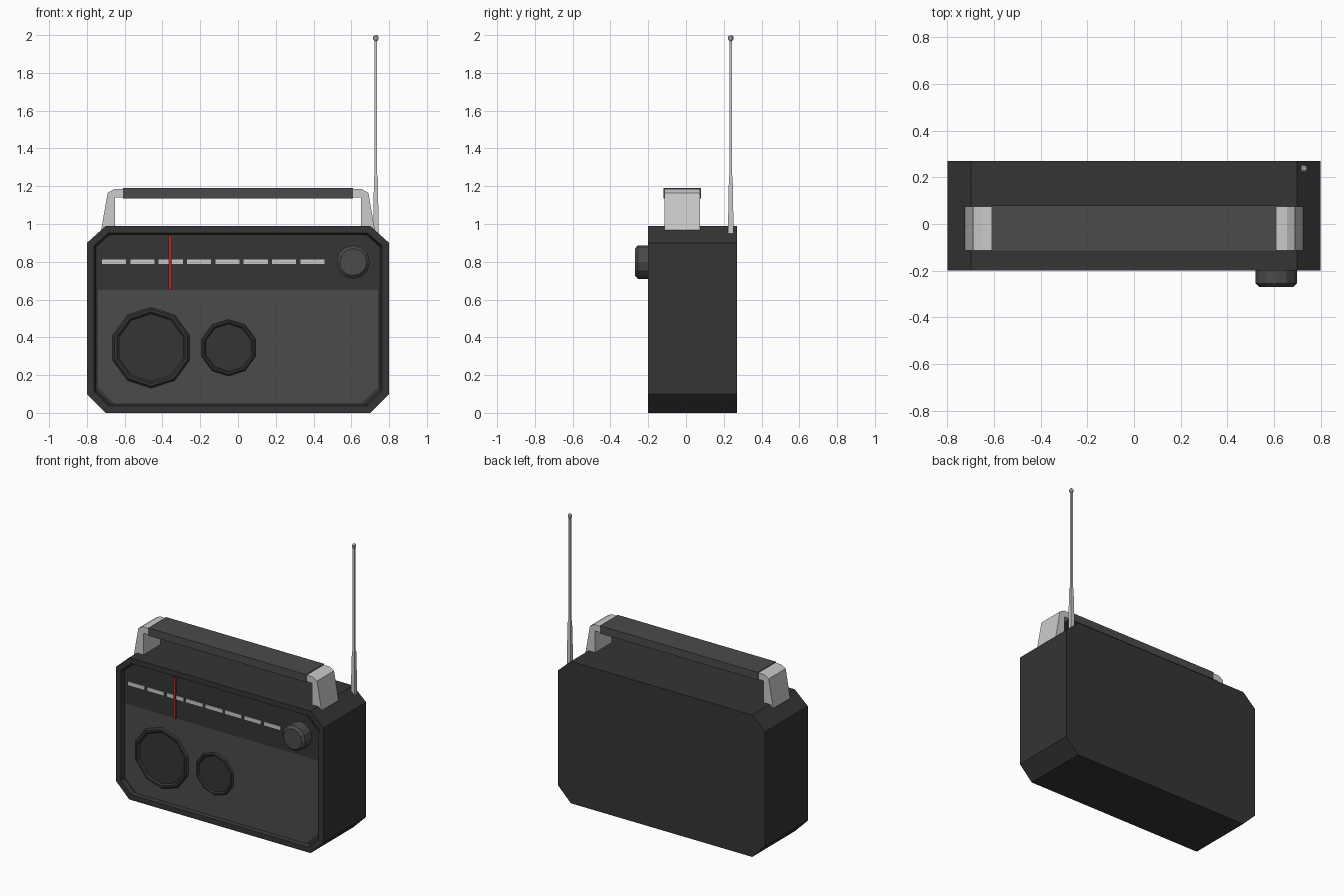
import bpy, bmesh, math
from mathutils import Matrix

if "Cube" in bpy.data.objects:
    bpy.data.objects.remove(bpy.data.objects["Cube"])


def material(name, color):
    m = bpy.data.materials.new(name)
    m.diffuse_color = (*color, 1)
    m.use_nodes = True
    m.node_tree.nodes["Principled BSDF"].inputs["Base Color"].default_value = m.diffuse_color
    return m


RED = material("needle_red", (0.35, 0.03, 0.02))
DARK = material("dark_case", (0.035, 0.035, 0.035))
CHARCOAL = material("charcoal", (0.07, 0.07, 0.07))


def finish(bm, name, mat=None):
    bmesh.ops.recalc_face_normals(bm, faces=bm.faces)
    me = bpy.data.meshes.new(name)
    bm.to_mesh(me)
    bm.free()
    ob = bpy.data.objects.new(name, me)
    bpy.context.collection.objects.link(ob)
    if mat:
        me.materials.append(mat)
    return ob


def prism_bm(points, y0, y1):
    """Extrude an (x, z) outline from y0 (front) to y1 (back)."""
    bm = bmesh.new()
    front = bm.faces.new([bm.verts.new((x, y0, z)) for x, z in points])
    ext = bmesh.ops.extrude_face_region(bm, geom=[front], use_keep_orig=True)
    for v in ext["geom"]:
        if isinstance(v, bmesh.types.BMVert):
            v.co.y = y1
    bmesh.ops.recalc_face_normals(bm, faces=bm.faces)
    return bm


def prism(name, points, y0, y1, mat=None):
    return finish(prism_bm(points, y0, y1), name, mat)


def rect(x0, x1, z0, z1):
    return [(x0, z0), (x1, z0), (x1, z1), (x0, z1)]


def mirrored(half):
    """Close a right-hand outline with its mirror image."""
    return half + [(-x, z) for x, z in reversed(half)]


def lathe(name, profile, n, matrix, mat=None, phase=0.0):
    """Spin (radius, height) points about local z, capping both ends."""
    bm = bmesh.new()
    rings = []
    for r, h in profile:
        rings.append([bm.verts.new((r * math.cos(phase + math.tau * i / n),
                                    r * math.sin(phase + math.tau * i / n), h))
                      for i in range(n)])
    for a, b in zip(rings, rings[1:]):
        for i in range(n):
            j = (i + 1) % n
            bm.faces.new((a[i], a[j], b[j], b[i]))
    bm.faces.new(rings[0])
    bm.faces.new(rings[-1])
    bm.transform(matrix)
    return finish(bm, name, mat)


def facing_front(x, y, z):
    return Matrix.Translation((x, y, z)) @ Matrix.Rotation(math.pi / 2, 4, 'X')


# Case: chamfered box with a recessed front
bm = prism_bm(mirrored([(0.7, 0), (0.8, 0.1), (0.8, 0.9), (0.7, 0.99)]), -0.2, 0.27)
front = min(bm.faces, key=lambda f: f.calc_center_median().y)
bmesh.ops.inset_region(bm, faces=[front], thickness=0.04)
bmesh.ops.inset_region(bm, faces=[front], thickness=0.012, depth=-0.025)
finish(bm, "case", DARK)

# Front plates
prism("grille_plate", mirrored([(0.65, 0.045), (0.742, 0.135), (0.742, 0.65)]),
      -0.18, -0.17, CHARCOAL)
prism("dial_plate", mirrored([(0.742, 0.65), (0.742, 0.86), (0.655, 0.945)]),
      -0.18, -0.17, DARK)

# Speakers: decagonal rims around flat cones
for name, x, r in (("large_speaker", -0.46, 0.214), ("small_speaker", -0.05, 0.15)):
    k = 0.035 * r / 0.214
    lathe(name, [(r, 0), (r - 0.3 * k, 0.012), (r - 0.7 * k, 0.012), (r - k, 0.002)],
          10, facing_front(x, -0.18, 0.345), DARK, math.pi / 2)

# Dial marks, needle and tuning knob
for i in range(8):
    x = -0.72 + 0.15 * i
    prism("dial_mark", rect(x, x + 0.128, 0.787, 0.812), -0.185, -0.178)
prism("needle", rect(-0.368, -0.35, 0.65, 0.938), -0.192, -0.178, RED)
lathe("tuning_knob", [(0.088, 0), (0.088, 0.075), (0.072, 0.09)],
      12, facing_front(0.61, -0.18, 0.798), CHARCOAL)

# Carry handle: grip with two mirrored brackets
bracket = [(0.725, 0.965), (0.69, 1.165), (0.655, 1.185), (0.605, 1.185),
           (0.605, 1.14), (0.65, 1.14), (0.65, 0.975)]
for side, s in (("right", 1), ("left", -1)):
    prism(side + "_handle_bracket", [(s * x, z) for x, z in bracket], -0.114, 0.074)
prism("handle_grip", rect(-0.61, 0.61, 1.136, 1.19), -0.119, 0.079, CHARCOAL)

# Telescopic antenna
base = Matrix.Translation((0.73, 0.237, 0))
lathe("antenna", [(0.019, 0.945), (0.019, 1.05), (0.014, 1.25), (0.01, 1.26), (0.009, 1.98)],
      4, base, None, math.pi / 4)
lathe("antenna_tip", [(0.008, 1.97), (0.014, 1.978), (0.014, 1.992), (0.007, 2.0)],
      8, base)
